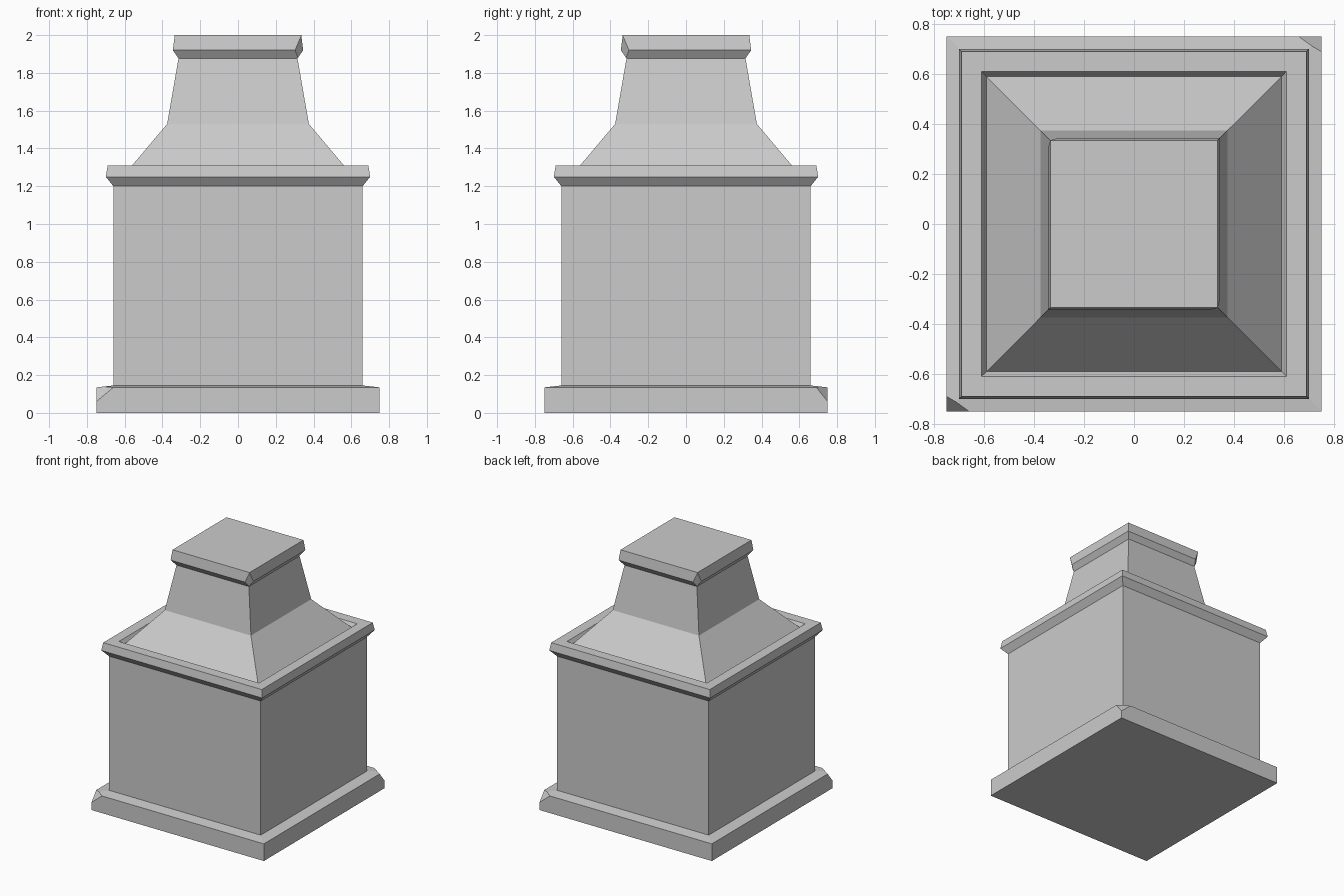
import bpy, bmesh
from mathutils import Vector

if "Cube" in bpy.data.objects:
    bpy.data.objects.remove(bpy.data.objects["Cube"])


def square_loft(name, profile, chips=()):
    """Stack square rings (half width, z), cap both ends, then slice off corner chips."""
    bm = bmesh.new()
    rings = [[bm.verts.new((sx * h, sy * h, z))
              for sx, sy in ((-1, -1), (1, -1), (1, 1), (-1, 1))] for h, z in profile]
    bm.faces.new(rings[0][::-1])
    bm.faces.new(rings[-1])
    for a, b in zip(rings, rings[1:]):
        for i in range(4):
            j = (i + 1) % 4
            bm.faces.new((a[i], a[j], b[j], b[i]))
    for p, q, r in chips:
        p, q, r = Vector(p), Vector(q), Vector(r)
        normal = (q - p).cross(r - p).normalized()
        if normal.dot(Vector((p.x, p.y, 0))) < 0:
            normal.negate()
        bmesh.ops.bisect_plane(bm, geom=bm.verts[:] + bm.edges[:] + bm.faces[:],
                               dist=1e-5, plane_co=p, plane_no=normal, clear_outer=True)
        bmesh.ops.holes_fill(bm, edges=[e for e in bm.edges if e.is_boundary], sides=0)
    bmesh.ops.recalc_face_normals(bm, faces=bm.faces[:])
    mesh = bpy.data.meshes.new(name)
    bm.to_mesh(mesh)
    bm.free()
    obj = bpy.data.objects.new(name, mesh)
    bpy.context.collection.objects.link(obj)
    return obj


# plinth with two chipped opposite corners
plinth_chips = [[(s * 0.75, s * 0.75, 0.06), (s * 0.66, s * 0.75, 0.135),
                 (s * 0.75, s * 0.69, 0.135)] for s in (1, -1)]
square_loft("plinth", [(0.75, 0), (0.75, 0.135), (0.66, 0.145)], plinth_chips)

# body with flared cornice and sunken gutter behind the rim
square_loft("body", [(0.66, 0.14), (0.66, 1.2), (0.70, 1.25), (0.69, 1.31),
                     (0.61, 1.31), (0.59, 1.275)])

# two-pitch roof
square_loft("roof", [(0.59, 1.275), (0.375, 1.53), (0.315, 1.877)])

# cap with two undercut chipped corners
cap_chips = [[(s * 0.334, -s * 0.334, 1.99), (s * 0.302, -s * 0.345, 1.92),
              (s * 0.345, -s * 0.302, 1.92)] for s in (1, -1)]
square_loft("cap", [(0.315, 1.877), (0.345, 1.92), (0.335, 2.0)], cap_chips)
